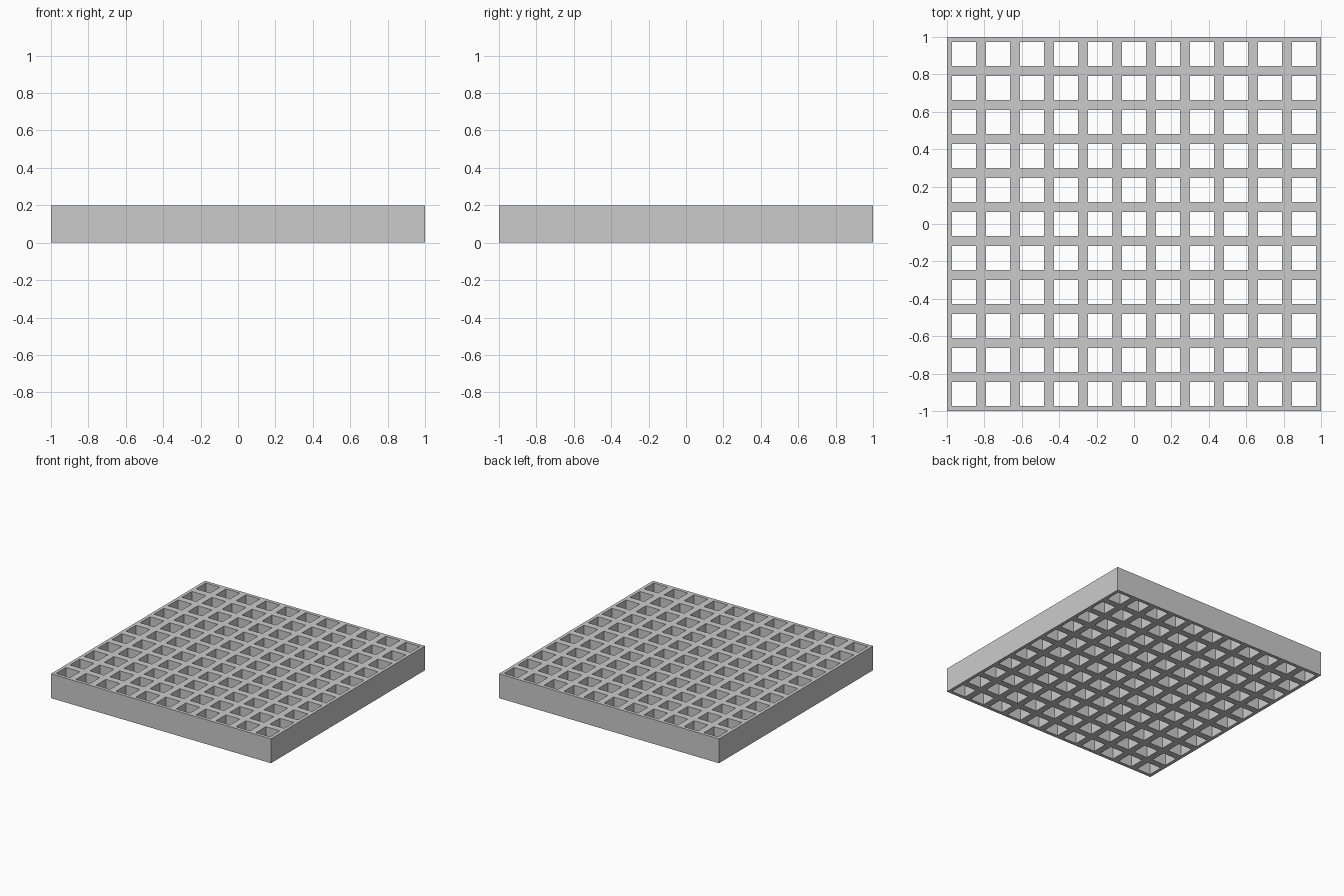
import bpy, bmesh

if "Cube" in bpy.data.objects:
    bpy.data.objects.remove(bpy.data.objects["Cube"])

N = 11                  # openings per side
CELL = 2 / N            # pitch of the lattice
RIM = CELL * 0.15       # half the width of a bar
HEIGHT = 0.2

# Lattice lines: both edges of every opening plus the outer border
lines = [-1.0]
for i in range(N):
    start = -1 + i * CELL
    lines += [start + RIM, start + CELL - RIM]
lines.append(1.0)

# Flat lattice: fill every tile except the openings
bm = bmesh.new()
verts = [[bm.verts.new((x, y, 0)) for y in lines] for x in lines]
for i in range(len(lines) - 1):
    for j in range(len(lines) - 1):
        if i % 2 and j % 2:
            continue
        bm.faces.new((verts[i][j], verts[i + 1][j],
                      verts[i + 1][j + 1], verts[i][j + 1]))

# Raise the lattice into a solid slab with through holes
base = bm.faces[:]
raised = bmesh.ops.extrude_face_region(bm, geom=base, use_keep_orig=True)["geom"]
top = [g for g in raised if isinstance(g, bmesh.types.BMVert)]
bmesh.ops.translate(bm, verts=top, vec=(0, 0, HEIGHT))
bmesh.ops.recalc_face_normals(bm, faces=bm.faces[:])

mesh = bpy.data.meshes.new("grating")
bm.to_mesh(mesh)
bm.free()
grating = bpy.data.objects.new("grating", mesh)
bpy.context.collection.objects.link(grating)
